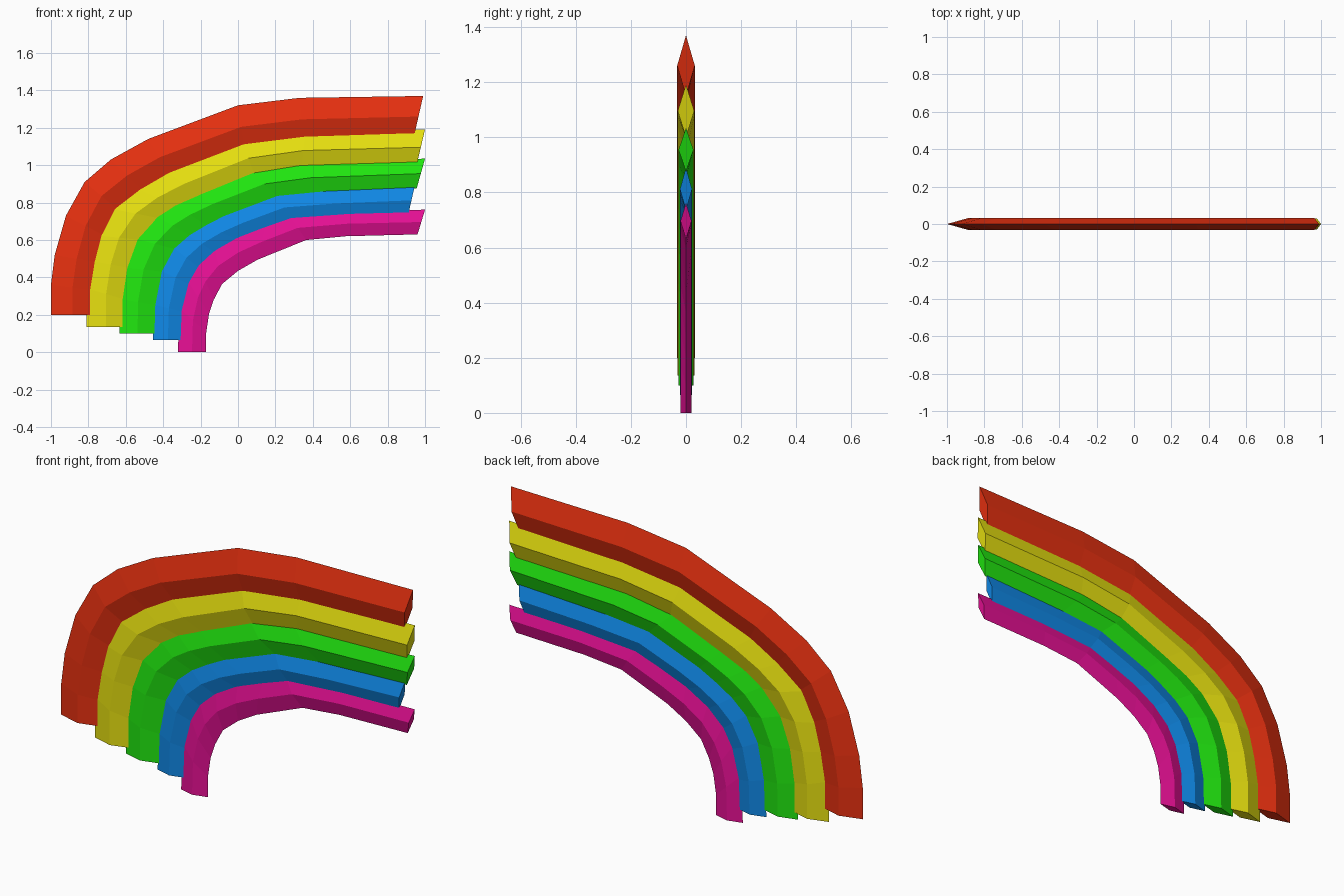
import bpy
import bmesh
from mathutils import Vector

if "Cube" in bpy.data.objects:
    bpy.data.objects.remove(bpy.data.objects["Cube"])

# Edge curves (x, z) from the outside of the rainbow to the inside
OUTER = [(-1, .2), (-1, .36), (-.98, .52), (-.92, .73), (-.82, .91), (-.68, 1.03),
         (-.48, 1.14), (0, 1.32), (.33, 1.36), (.985, 1.37)]
RED_IN = [(-.77, .2), (-.77, .33), (-.745, .48), (-.71, .62), (-.64, .76), (-.505, .86),
          (-.355, .945), (.035, 1.09), (.355, 1.13), (.94, 1.15)]
YELLOW_IN = [(-.6, .135), (-.6, .28), (-.575, .45), (-.52, .6), (-.415, .715), (-.32, .775),
             (-.19, .83), (.09, .945), (.34, .985), (.955, 1.0)]
GREEN_IN = [(-.44, .1), (-.435, .25), (-.4, .43), (-.335, .55), (-.255, .62), (-.165, .675),
            (-.07, .725), (.215, .83), (.46, .855), (.955, .875)]
BLUE_IN = [(-.295, .065), (-.29, .215), (-.255, .36), (-.205, .45), (-.12, .53), (0, .6),
           (.14, .655), (.29, .705), (.595, .725), (.91, .735)]
PINK_IN = [(-.17, 0), (-.17, .105), (-.155, .205), (-.13, .28), (-.085, .365), (0, .435),
           (.105, .495), (.365, .6), (.575, .62), (.96, .63)]


def band(name, outer, inner, overlap, end_x, depth, color):
    """Diamond section swept between two edge curves, tucked under the band outside it."""
    bm = bmesh.new()
    rings = []
    last = len(inner) - 1
    for i, (o, n) in enumerate(zip(outer, inner)):
        o, n = Vector(o), Vector(n)
        o += (o - n).normalized() * overlap
        if i == 0:
            o.y = n.y
        if i == last:
            o.x = end_x
        m = (o + n) / 2
        rings.append([bm.verts.new(p) for p in (
            (o.x, 0, o.y), (m.x, -depth, m.y), (n.x, 0, n.y), (m.x, depth, m.y))])
    for a, b in zip(rings, rings[1:]):
        for k in range(4):
            j = (k + 1) % 4
            bm.faces.new((a[k], a[j], b[j], b[k]))
    bm.faces.new(rings[0])
    bm.faces.new(rings[-1])
    bmesh.ops.recalc_face_normals(bm, faces=bm.faces[:])
    mesh = bpy.data.meshes.new(name)
    bm.to_mesh(mesh)
    bm.free()
    mat = bpy.data.materials.new(name)
    mat.diffuse_color = (*color, 1)
    mat.use_nodes = True
    mat.node_tree.nodes["Principled BSDF"].inputs["Base Color"].default_value = mat.diffuse_color
    mesh.materials.append(mat)
    bpy.context.collection.objects.link(bpy.data.objects.new(name, mesh))


# Five nested bands
band("red_band", OUTER, RED_IN, 0, .99, .032, (.8, .03, .005))
band("yellow_band", RED_IN, YELLOW_IN, .042, 1.0, .03, (.8, .75, .005))
band("green_band", YELLOW_IN, GREEN_IN, .035, 1.0, .027, (.015, .8, .005))
band("blue_band", GREEN_IN, BLUE_IN, .015, .945, .022, (.005, .25, .8))
band("pink_band", BLUE_IN, PINK_IN, .03, 1.0, .02, (.8, .005, .3))
